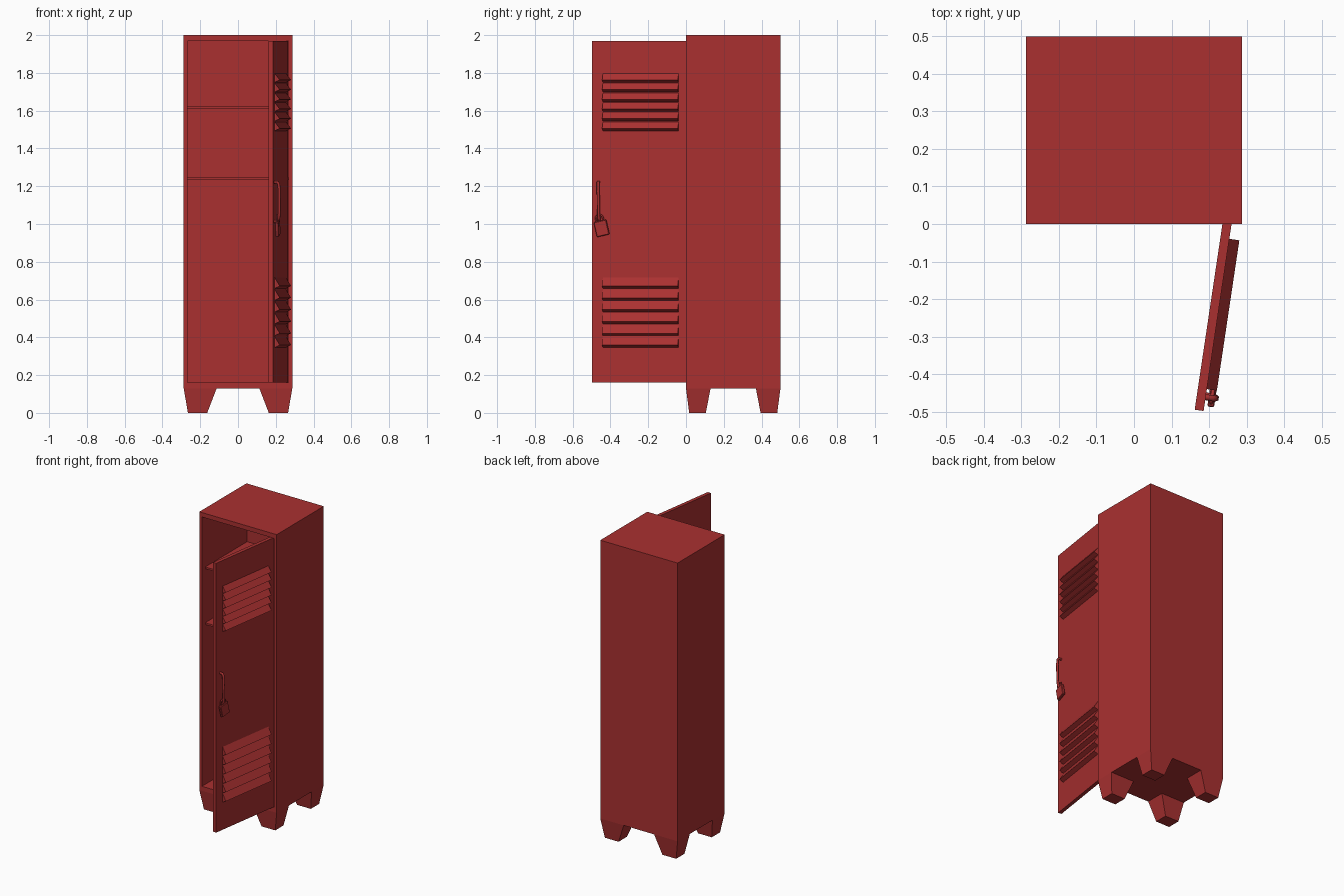
import bpy, bmesh, math
from mathutils import Matrix, Vector

if "Cube" in bpy.data.objects:
    bpy.data.objects.remove(bpy.data.objects["Cube"])

red = bpy.data.materials.new("red_paint")
red.diffuse_color = (0.4, 0.03, 0.03, 1)
red.use_nodes = True
red.node_tree.nodes["Principled BSDF"].inputs["Base Color"].default_value = red.diffuse_color

# Everything on the open door is built in door space: x outward, y towards the hinge
DOOR = Matrix.Translation((0.26, 0, 0)) @ Matrix.Rotation(math.radians(-8.5), 4, 'Z')


def add_mesh(name, bm, matrix=Matrix()):
    bmesh.ops.recalc_face_normals(bm, faces=bm.faces)
    mesh = bpy.data.meshes.new(name)
    bm.to_mesh(mesh)
    bm.free()
    mesh.materials.append(red)
    obj = bpy.data.objects.new(name, mesh)
    bpy.context.collection.objects.link(obj)
    obj.matrix_world = matrix
    return obj


def box_bm(lo, hi):
    lo, hi = Vector(lo), Vector(hi)
    bm = bmesh.new()
    m = Matrix.Translation((lo + hi) / 2) @ Matrix.Diagonal((*(hi - lo), 1))
    bmesh.ops.create_cube(bm, size=1, matrix=m)
    return bm


def box(name, lo, hi, matrix=Matrix()):
    return add_mesh(name, box_bm(lo, hi), matrix)


def tube(name, points, radius, matrix):
    curve = bpy.data.curves.new(name, 'CURVE')
    curve.dimensions = '3D'
    curve.bevel_depth = radius
    curve.bevel_resolution = 1
    curve.use_fill_caps = True
    spline = curve.splines.new('POLY')
    spline.points.add(len(points) - 1)
    for p, co in zip(spline.points, points):
        p.co = (*co, 1)
    curve.materials.append(red)
    obj = bpy.data.objects.new(name, curve)
    bpy.context.collection.objects.link(obj)
    obj.matrix_world = matrix
    return obj


# Cabinet shell: box with the front inset to a rim and pushed back
bm = box_bm((-0.2875, 0, 0.13), (0.2875, 0.5, 2))
bm.normal_update()
front = min(bm.faces, key=lambda f: f.calc_center_median().y)
bmesh.ops.inset_region(bm, faces=[front], thickness=0.02)
for v in front.verts:
    v.co.x = math.copysign(0.268, v.co.x)
    v.co.z = 1.97 if v.co.z > 1 else 0.16
inner = bmesh.ops.extrude_discrete_faces(bm, faces=[front])["faces"][0]
for v in inner.verts:
    v.co.y = 0.48
add_mesh("cabinet", bm)

# Shelves
for name, z in (("upper_shelf", 1.615), ("lower_shelf", 1.24)):
    box(name, (-0.268, 0.035, z - 0.006), (0.268, 0.48, z + 0.006))

# Four tapered feet
for sx in (-1, 1):
    for sy, label in ((-1, "front"), (1, "back")):
        bm = box_bm((0.113, 0.12, 0), (0.2875, 0.25, 0.13))
        for v in bm.verts:
            if v.co.z < 0.01:
                v.co.x = 0.265 if v.co.x > 0.2 else 0.163
                v.co.y = 0.233 if v.co.y > 0.2 else 0.145
            v.co.x *= sx
            v.co.y = 0.25 + v.co.y * sy
        add_mesh(f"{label}_{'left' if sx < 0 else 'right'}_foot", bm)

# Door panel
box("door", (-0.024, -0.504, 0.16), (0, 0.03, 1.97), DOOR)


# Louvre slats: sloping wedges stacked down the door
def louvres(name, top, bottom, count):
    pitch = (top - bottom) / count
    bm = bmesh.new()
    for i in range(count):
        z = top - i * pitch
        profile = ((-0.002, z), (0.027, z - pitch + 0.014), (-0.002, z - pitch))
        face = bm.faces.new([bm.verts.new((x, -0.445, h)) for x, h in profile])
        ext = bmesh.ops.extrude_face_region(bm, geom=[face])["geom"]
        verts = [g for g in ext if isinstance(g, bmesh.types.BMVert)]
        bmesh.ops.translate(bm, verts=verts, vec=(0, 0.405, 0))
    add_mesh(name, bm, DOOR)


louvres("upper_louvres", 1.80, 1.492, 6)
louvres("lower_louvres", 0.72, 0.345, 6)

# Curved pull handle
tube("handle", [(-0.004, -0.467, 1.222), (0.018, -0.467, 1.222), (0.025, -0.467, 1.212),
                (0.028, -0.466, 1.18), (0.028, -0.464, 1.07), (0.025, -0.463, 1.032),
                (0.016, -0.462, 1.016), (-0.004, -0.462, 1.012)], 0.008, DOOR)

# Tilted padlock hanging from the handle
LOCK = DOOR @ Matrix.Translation((0.017, -0.449, 0.977)) @ Matrix.Rotation(math.radians(13), 4, 'X')
lock = box("padlock_body", (-0.009, -0.034, -0.04), (0.009, 0.034, 0.04), LOCK)
bevel = lock.modifiers.new("bevel", 'BEVEL')
bevel.width = 0.003
bevel.segments = 1
arch = [(0, -0.019 * math.cos(a), 0.055 + 0.019 * math.sin(a))
        for a in (math.pi * i / 6 for i in range(7))]
tube("padlock_shackle", [(0, -0.019, 0.035)] + arch + [(0, 0.019, 0.035)], 0.005, LOCK)
